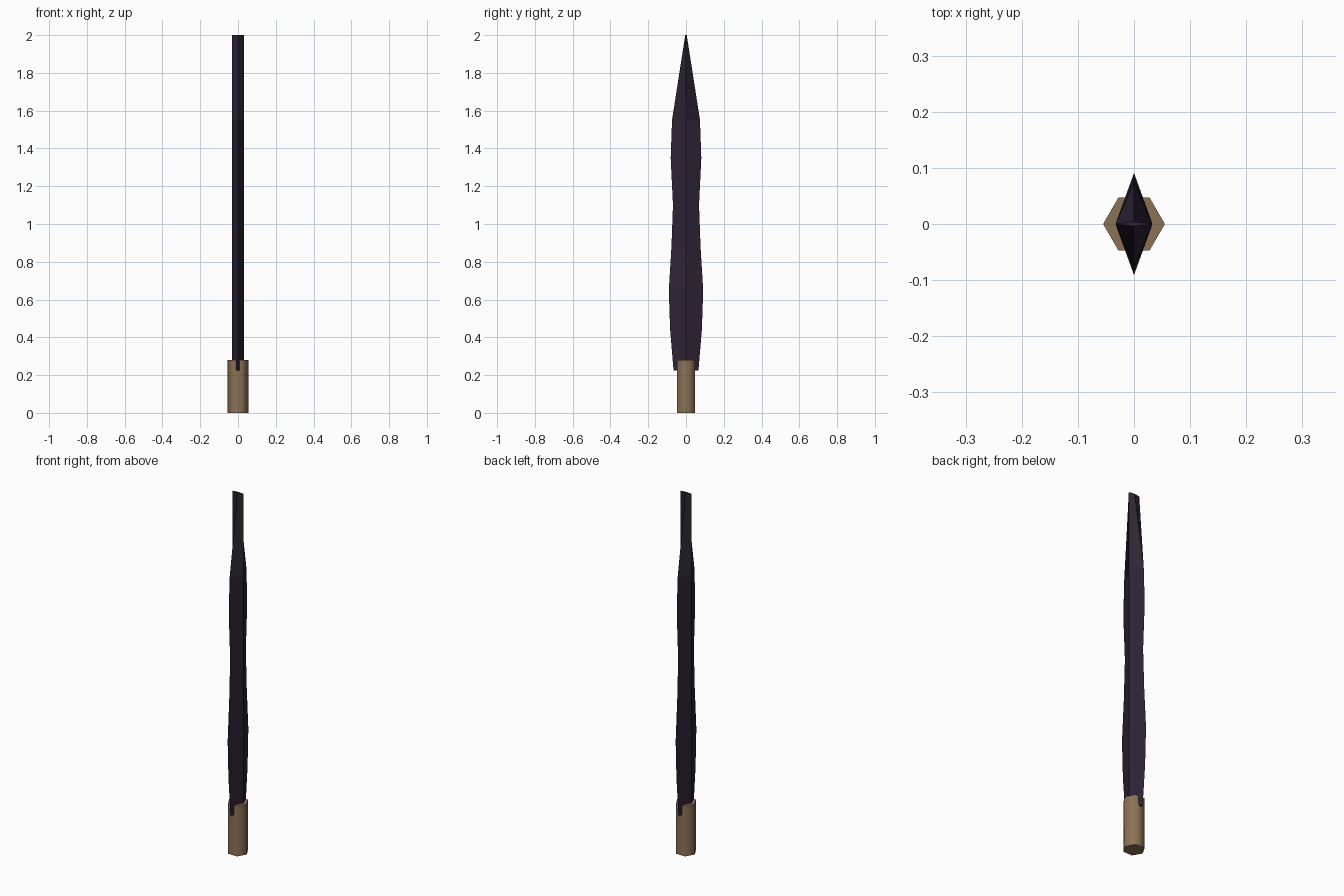
import bpy, bmesh, math

if "Cube" in bpy.data.objects:
    bpy.data.objects.remove(bpy.data.objects["Cube"])


def material(name, rgb):
    m = bpy.data.materials.new(name)
    m.diffuse_color = (*rgb, 1)
    m.use_nodes = True
    m.node_tree.nodes["Principled BSDF"].inputs["Base Color"].default_value = m.diffuse_color
    return m


def loft(name, rings, mat):
    """Bridge equal-sized rings of points into a closed solid."""
    bm = bmesh.new()
    loops = [[bm.verts.new(p) for p in ring] for ring in rings]
    n = len(loops[0])
    for a, b in zip(loops, loops[1:]):
        for i in range(n):
            j = (i + 1) % n
            bm.faces.new((a[i], a[j], b[j], b[i]))
    bm.faces.new(loops[0][::-1])
    bm.faces.new(loops[-1])
    bmesh.ops.recalc_face_normals(bm, faces=bm.faces)
    mesh = bpy.data.meshes.new(name)
    bm.to_mesh(mesh)
    bm.free()
    mesh.materials.append(mat)
    ob = bpy.data.objects.new(name, mesh)
    bpy.context.collection.objects.link(ob)
    return ob


purple = material("dark purple", (0.0284, 0.0176, 0.0369))
tan = material("tan brown", (0.258, 0.171, 0.091))

# Blade: diamond section of constant thickness, leaf-shaped width (z, half width)
T = 0.033
profile = [(0.225, 0.066), (0.44, 0.084), (0.65, 0.091), (0.88, 0.077),
           (1.1, 0.069), (1.35, 0.081), (1.55, 0.074), (2.0, 0.004)]
loft("blade", [[(T, 0, z), (0, w, z), (-T, 0, z), (0, -w, z)]
               for z, w in profile], purple)

# Handle: six-sided grip with softly shaded sides
R = 0.055
grip = loft("handle", [[(R * math.cos(math.radians(60 * i)),
                         R * math.sin(math.radians(60 * i)), z)
                        for i in range(6)] for z in (0, 0.28)], tan)
bpy.context.view_layer.objects.active = grip
grip.select_set(True)
bpy.ops.object.shade_smooth_by_angle(angle=math.radians(65))
